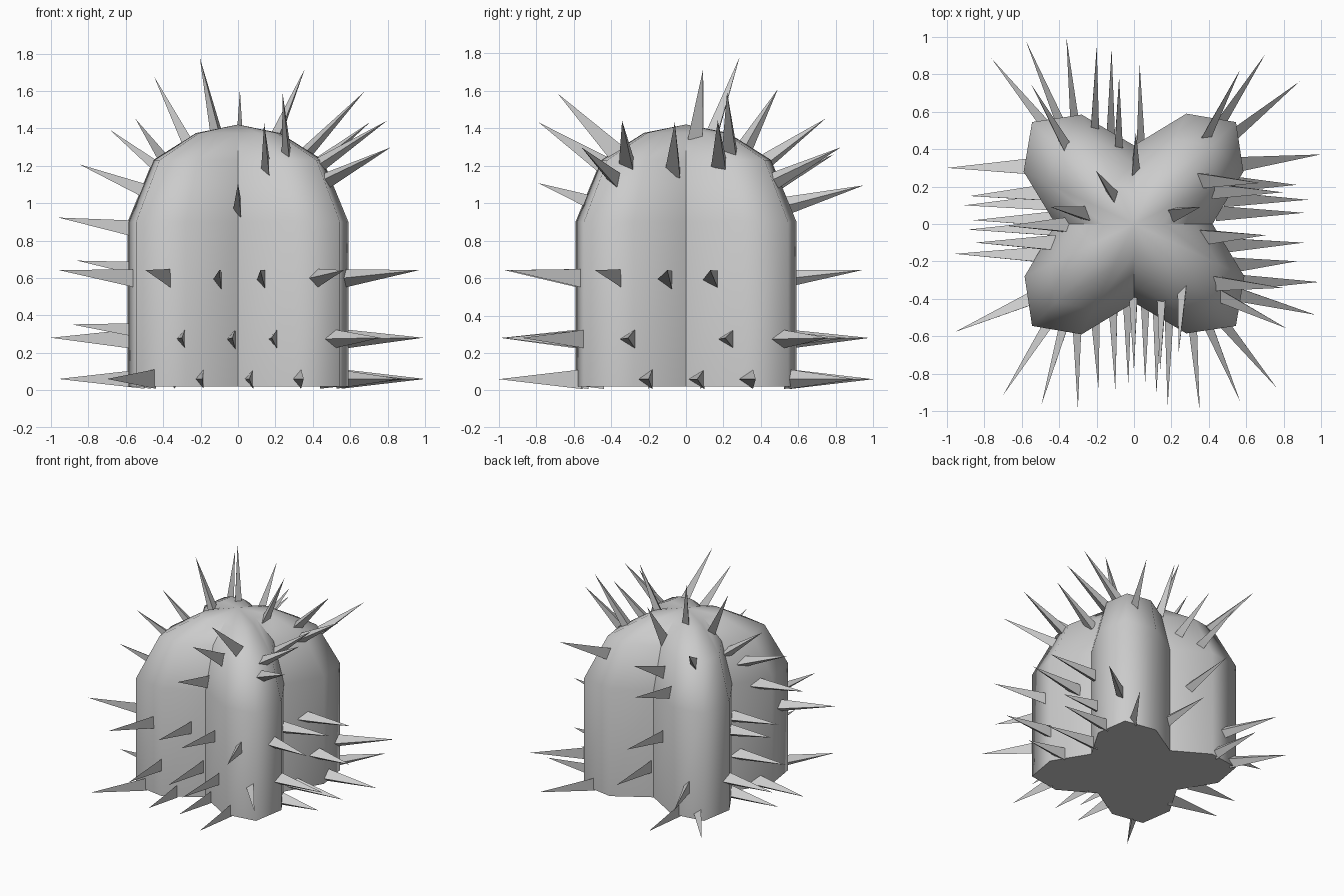
import bpy, bmesh
from mathutils import Vector
from mathutils.bvhtree import BVHTree

cube = bpy.data.objects.get("Cube")
if cube:
    bpy.data.objects.remove(cube, do_unlink=True)

grey = bpy.data.materials.new("pale_grey")
grey.use_nodes = True
grey.diffuse_color = (0.6, 0.6, 0.6, 1)
grey.node_tree.nodes["Principled BSDF"].inputs["Base Color"].default_value = (0.6, 0.6, 0.6, 1)


def add_object(name, bm):
    mesh = bpy.data.meshes.new(name)
    bm.to_mesh(mesh)
    mesh.materials.append(grey)
    obj = bpy.data.objects.new(name, mesh)
    bpy.context.collection.objects.link(obj)


# Four-lobed body: one quarter outline turned four times, tapered into a dome
quarter = [(0.42, 0), (0.585, 0.28), (0.545, 0.545), (0.28, 0.59)]
outline = []
for turn in range(4):
    outline += quarter
    quarter = [(-y, x) for x, y in quarter]

body = bmesh.new()
levels = [(0.02, 1), (0.9, 1), (1.23, 0.77), (1.375, 0.38)]
rings = [[body.verts.new((x * s, y * s, z)) for x, y in outline] for z, s in levels]
apex = body.verts.new((0, 0, 1.42))
count = len(outline)
for i in range(count):
    j = (i + 1) % count
    for low, high in zip(rings, rings[1:]):
        body.faces.new((low[i], low[j], high[j], high[i]))
    body.faces.new((rings[-1][i], rings[-1][j], apex))
base = body.faces.new(rings[0][::-1])
for f in body.faces:
    f.smooth = f is not base
for e in base.edges:
    e.smooth = False
# Keep the valleys between lobes crisp
for low, high in zip(rings, rings[1:]):
    for i in range(0, count, 4):
        body.edges.get((low[i], high[i])).smooth = False
body.normal_update()
surface = BVHTree.FromBMesh(body)
add_object("lobed_body", body)
body.free()


# Spines: three-sided points, thinner across x, that run from the skin to a tip
def add_spine(bm, tip, aim):
    tip, aim = Vector(tip), Vector(aim)
    out = (tip - aim).normalized()
    root = surface.ray_cast(tip, -out)[0] or aim
    root = root - out * 0.02
    side = out.cross((0, 0, 1)).normalized()
    up = side.cross(out)
    side *= 1.1 - 0.5 * abs(side.x)
    up *= 1 - 0.45 * abs(up.x)
    ring = [bm.verts.new(root + side * a + up * b)
            for a, b in ((-0.03, 0.052), (-0.03, -0.052), (0.045, 0))]
    point = bm.verts.new(tip + out * 0.02)
    bm.faces.new(ring)
    for i in range(3):
        bm.faces.new((ring[i], point, ring[(i + 1) % 3]))


def lobe_aim(c):
    return max(-0.3, min(0.3, c * 1.1))


def spine_set(name, spines):
    bm = bmesh.new()
    for tip, aim in spines:
        add_spine(bm, tip, aim)
    bmesh.ops.recalc_face_normals(bm, faces=bm.faces)
    add_object(name, bm)
    bm.free()


# Three level rows, given by tip position
rows = {
    "bottom_spines": (0.06, 0.06, [
        (-0.69, -0.9), (-0.19, -0.87), (0.06, -0.83), (0.35, -0.98),
        (0.85, -0.2), (0.89, 0.06), (0.98, 0.37), (0.69, 0.89),
        (-0.36, 0.98), (-0.75, 0.87), (-0.89, 0.1), (-0.94, -0.16)]),
    "lower_spines": (0.28, 0.27, [
        (-0.3, -0.97), (-0.03, -0.84), (0.18, -0.96), (0.75, -0.86),
        (0.97, -0.31), (0.85, 0.21), (0.87, 0.75), (-0.57, 0.96),
        (0.03, 0.84), (-0.98, 0.3)]),
    "middle_spines": (0.64, 0.57, [
        (-0.49, -0.95), (-0.1, -0.87), (0.12, -0.89), (0.56, -0.93),
        (0.95, -0.48), (0.89, -0.1), (0.91, 0.13),
        (-0.12, 0.92), (-0.86, 0.15), (-0.94, -0.57)]),
}
for name, (z, aim_z, tips) in rows.items():
    spine_set(name, [((x, y, z), (lobe_aim(x), lobe_aim(y), aim_z)) for x, y, z in
                     [(x, y, z) for x, y in tips]])

# Two stray spines in the valley on the right
spine_set("valley_spines", [((-0.87, -0.03, 0.35), (-0.3, -0.03, 0.3)),
                            ((-0.84, 0.02, 0.69), (-0.3, 0.02, 0.62))])

# Rising spines around the shoulders
shoulder = [
    (0.24, -0.67, 1.57), (0.14, -0.77, 1.42), (0, -0.77, 1.1),
    (0.8, -0.55, 1.29), (0.78, -0.34, 1.43), (0.69, -0.06, 1.42),
    (0.78, 0.17, 1.43), (0.66, 0.22, 1.58), (0.56, 0.81, 1.29),
    (-0.08, 0.77, 1.25), (-0.2, 0.93, 1.09), (-0.54, 0.73, 1.44),
    (-0.83, -0.1, 1.2), (-0.67, -0.01, 1.38), (-0.94, -0.16, 0.92)]
spine_set("shoulder_spines", [
    ((x, y, z), (lobe_aim(x), lobe_aim(y), 0.93 + (z - 1.1) * 0.57))
    for x, y, z in shoulder])

# Steep spines on the crown
crown = [(-0.2, 0.28, 1.76), (-0.44, 0.09, 1.66), (0.35, 0.09, 1.7), (0.01, 0.48, 1.59)]
spine_set("crown_spines", [((x, y, z), (x * 0.55, y * 0.55, z - 0.38)) for x, y, z in crown])
